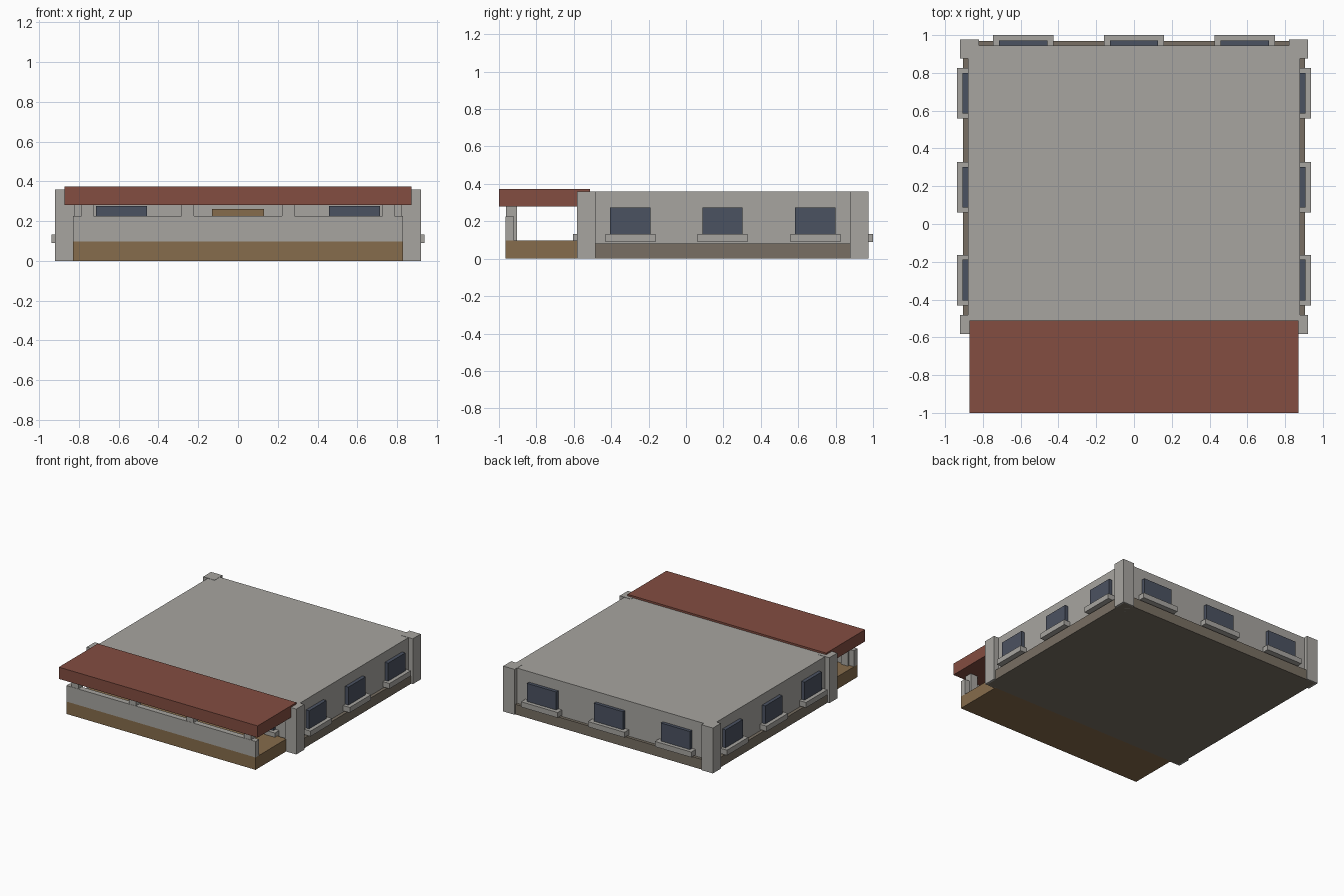
import bpy

cube = bpy.data.objects.get("Cube")
if cube:
    bpy.data.objects.remove(cube, do_unlink=True)


def material(name, rgb):
    """Flat material from 0-255 display values, converted to linear."""
    lin = [((c / 255 + 0.055) / 1.055) ** 2.4 for c in rgb] + [1.0]
    mat = bpy.data.materials.new(name)
    mat.use_nodes = True
    mat.diffuse_color = lin
    mat.node_tree.nodes["Principled BSDF"].inputs["Base Color"].default_value = lin
    return mat


STONE = material("pale stone", (167, 165, 160))
PLINTH = material("dark stone", (120, 111, 99))
ROOF = material("red roof", (131, 77, 65))
WOOD = material("brown wood", (134, 108, 76))
GLASS = material("blue glass", (75, 82, 97))


def box(name, mat, x, y, z):
    """Box spanning the given (low, high) ranges."""
    spans = [sorted(s) for s in (x, y, z)]
    bpy.ops.mesh.primitive_cube_add(size=1, location=[(a + b) / 2 for a, b in spans])
    ob = bpy.context.object
    ob.name = name
    ob.scale = [b - a for a, b in spans]
    bpy.ops.object.transform_apply(location=False, rotation=False, scale=True)
    ob.data.materials.append(mat)
    return ob


def around(c, half):
    return (c - half, c + half)


# Main block
WALL_X, BACK, FRONT = 0.88, 0.945, -0.55
box("main_block", STONE, (-WALL_X, WALL_X), (FRONT, BACK), (0.08, 0.358))
box("plinth", PLINTH, (-0.905, 0.905), (-0.575, 0.968), (0, 0.08))

# Corner pillars
for side, sx in (("right", -1), ("left", 1)):
    for end, y in (("front", (-0.583, -0.483)), ("back", (0.877, 0.977))):
        box(f"{end}_{side}_pillar", STONE, (sx * 0.82, sx * 0.92), y, (0, 0.36))

# Side windows with sills
PANE_Z, SILL_Z = (0.13, 0.275), (0.09, 0.132)
for side, sx in (("right", -1), ("left", 1)):
    for i, y in enumerate((-0.297, 0.195, 0.692)):
        box(f"{side}_window_{i}", GLASS, (sx * 0.86, sx * 0.908), around(y, 0.108), PANE_Z)
        box(f"{side}_sill_{i}", STONE, (sx * 0.86, sx * 0.938), around(y, 0.134), SILL_Z)

# Back and front windows with sills; the door takes the front middle
for end, wall, out in (("back", BACK, 1), ("front", FRONT, -1)):
    for i, x in enumerate((-0.587, 0, 0.587)):
        if end == "front" and x == 0:
            continue
        box(f"{end}_window_{i}", GLASS, around(x, 0.128),
            (wall - out * 0.02, wall + out * 0.026), PANE_Z)
        box(f"{end}_sill_{i}", STONE, around(x, 0.16),
            (wall - out * 0.02, wall + out * 0.055), SILL_Z)
box("door", WOOD, around(0, 0.13), (FRONT + 0.02, FRONT - 0.03), (0.09, 0.26))

# Porch: deck, front parapet, posts and roof slab
box("porch_deck", WOOD, (-0.83, 0.83), (-0.965, -0.575), (0, 0.098))
box("porch_parapet", STONE, (-0.83, 0.83), (-0.965, -0.92), (0.098, 0.225))
for i, x in enumerate((-0.757, -0.252, 0.252, 0.757)):
    box(f"porch_post_{i}", STONE, around(x, 0.031), (-0.963, -0.903), (0.098, 0.285))
box("porch_roof", ROOF, (-0.872, 0.872), (-1.0, -0.512), (0.28, 0.373))
